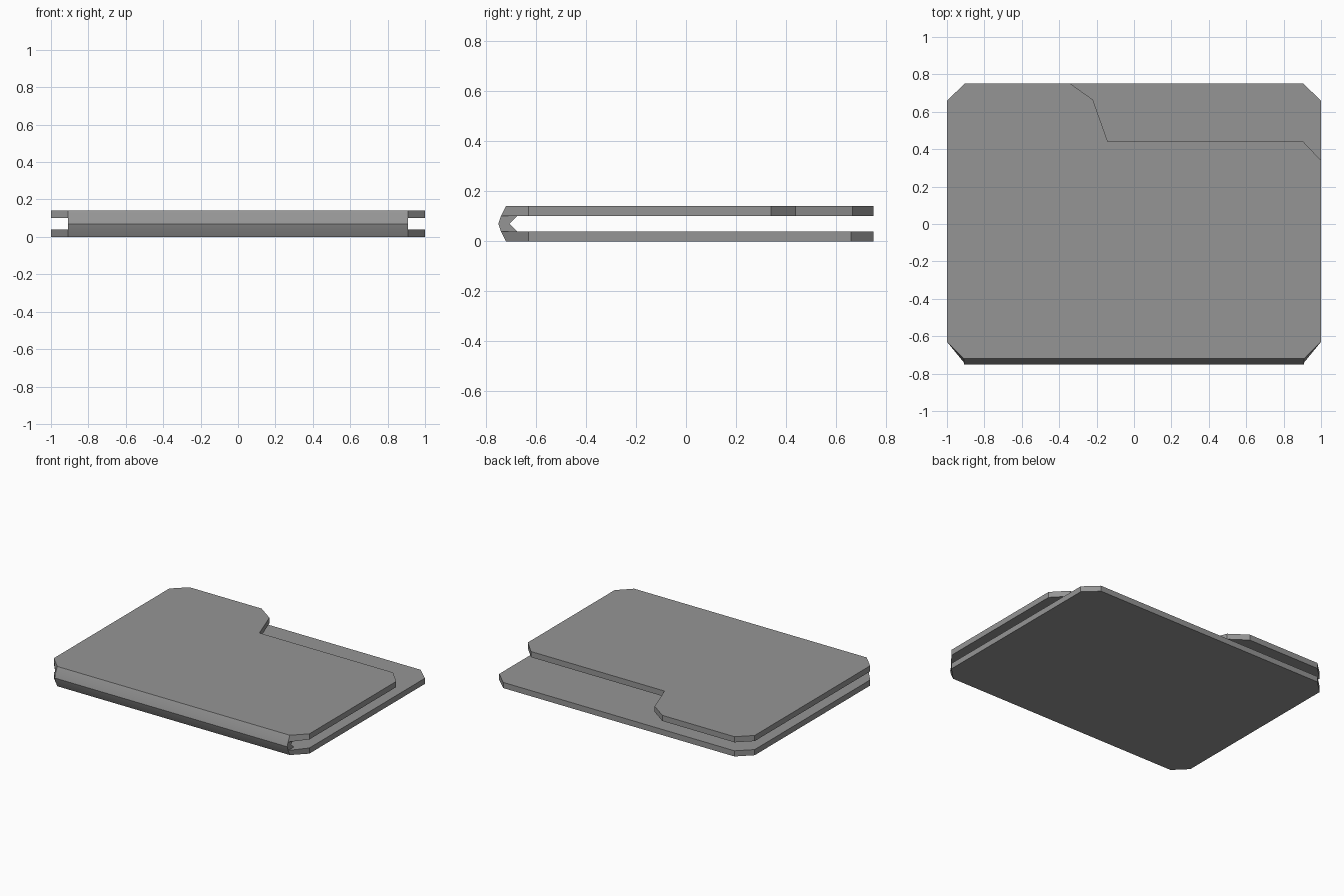
import bpy
import bmesh
import math

cube = bpy.data.objects.get("Cube")
if cube:
    bpy.data.objects.remove(cube, do_unlink=True)

GREY = (0.3, 0.3, 0.3, 1.0)
HALF = 0.91            # half length of the spine
FOLD, FRONT = -0.72, -0.74   # front edge on outer and inner cover faces
INNER = -0.675         # where the spine meets the inside of a cover

mat = bpy.data.materials.new("card grey")
mat.use_nodes = True
mat.diffuse_color = GREY
mat.node_tree.nodes["Principled BSDF"].inputs["Base Color"].default_value = GREY

bm = bmesh.new()


def face(points):
    return bm.faces.new([bm.verts.new(p) for p in points])


def cover(back, z_out, z_in):
    """Flat cover with clipped corners, left open where the spine joins."""
    def ring(front_y, z):
        front = [(-1, -0.63), (-HALF, front_y), (HALF, front_y), (1, -0.63)]
        return [(x, y, z) for x, y in front + back]

    outer, inner = ring(FOLD, z_out), ring(FRONT, z_in)
    face(outer)
    face(inner[:2] + [(-HALF, INNER, z_in), (HALF, INNER, z_in)] + inner[2:])
    for i in range(len(outer)):
        j = (i + 1) % len(outer)
        face([outer[i], outer[j], inner[j], inner[i]])


# Covers: full back sheet, and front sheet with a raised tab on one side
left_corner = [(-0.905, 0.75), (-1, 0.66)]
cover([(1, 0.66), (0.905, 0.75)] + left_corner, 0.0, 0.04)
notch = [(1, 0.34), (0.905, 0.44), (-0.14, 0.44), (-0.22, 0.665), (-0.34, 0.75)]
cover(notch + left_corner, 0.14, 0.10)

# Folded spine: outer and inner strips with closed ends
outside = [(FRONT, 0.10), (-0.75, 0.07), (FRONT, 0.04)]
inside = [(INNER, 0.10), (-0.705, 0.07), (INNER, 0.04)]
for k in range(2):
    for strip in (outside, inside):
        a, b = strip[k], strip[k + 1]
        face([(-HALF, *a), (HALF, *a), (HALF, *b), (-HALF, *b)])
    for x in (-HALF, HALF):
        face([(x, *p) for p in (outside[k], outside[k + 1], inside[k + 1], inside[k])])

# Weld into one continuous folded shell
bmesh.ops.remove_doubles(bm, verts=bm.verts, dist=0.0005)
bmesh.ops.recalc_face_normals(bm, faces=bm.faces)
mesh = bpy.data.meshes.new("folder_shell")
bm.to_mesh(mesh)
bm.free()
mesh.materials.append(mat)
folder = bpy.data.objects.new("folder_shell", mesh)
bpy.context.collection.objects.link(folder)

bpy.ops.object.select_all(action='DESELECT')
folder.select_set(True)
bpy.context.view_layer.objects.active = folder
bpy.ops.object.shade_smooth_by_angle(angle=math.radians(30))
